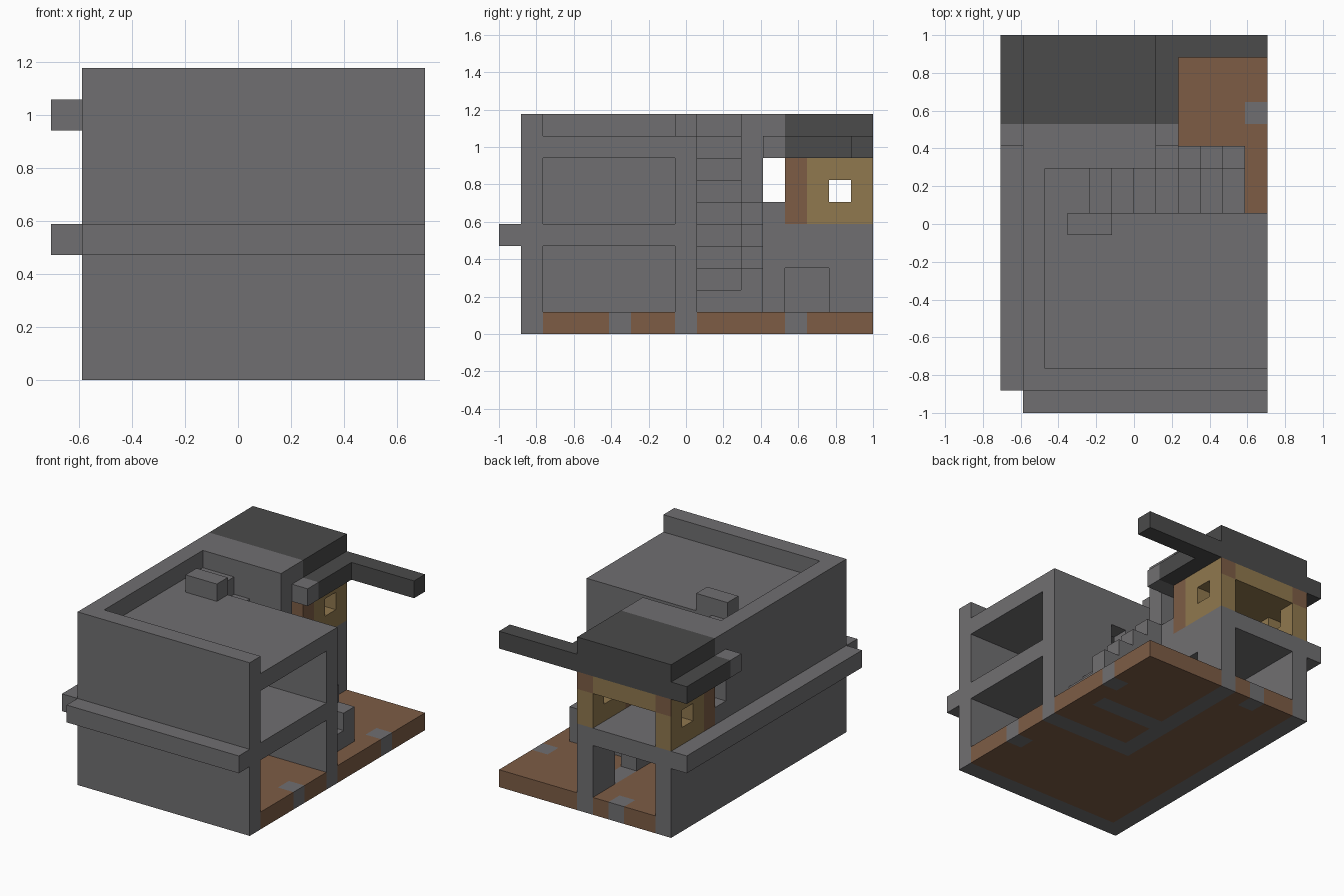
import bpy
import bmesh

cube = bpy.data.objects.get("Cube")
if cube:
    bpy.data.objects.remove(cube, do_unlink=True)

U = 2 / 17  # one building block


def material(name, rgb):
    m = bpy.data.materials.new(name)
    m.use_nodes = True
    m.diffuse_color = (*rgb, 1)
    m.node_tree.nodes["Principled BSDF"].inputs["Base Color"].default_value = (*rgb, 1)
    return m


stone = material("grey stone", (0.163, 0.159, 0.166))
slate = material("dark slate", (0.069, 0.069, 0.069))
earth = material("brown earth", (0.205, 0.108, 0.060))
plank = material("tan plank", (0.279, 0.188, 0.077))


def part(name, mat, *boxes):
    """Join boxes given in blocks as (x0, x1, y0, y1, z0, z1)."""
    bm = bmesh.new()
    for x0, x1, y0, y1, z0, z1 in boxes:
        made = bmesh.ops.create_cube(bm, size=1)["verts"]
        for v in made:
            v.co.x = ((x1 if v.co.x > 0 else x0) - 6) * U
            v.co.y = ((y1 if v.co.y > 0 else y0) - 8.5) * U
            v.co.z = (z1 if v.co.z > 0 else z0) * U
    mesh = bpy.data.meshes.new(name)
    bm.to_mesh(mesh)
    bm.free()
    mesh.materials.append(mat)
    obj = bpy.data.objects.new(name, mesh)
    bpy.context.collection.objects.link(obj)
    return obj


# Ground, with single stone blocks let into it
part("ground", earth,
     (2, 6, 2, 16, 0, 1), (2, 4, 16, 17, 0, 1), (5, 6, 16, 17, 0, 1),
     (6, 11, 2, 8, 0, 1), (11, 12, 2, 5, 0, 1), (11, 12, 6, 8, 0, 1),
     (7, 12, 9, 11, 0, 1), (7, 11, 12, 17, 0, 1),
     (11, 12, 11, 13, 0, 1), (11, 12, 14, 17, 0, 1))
part("ground_stones", stone, *[(x, x + 1, y, y + 1, 0, 1)
                               for x, y in ((11, 5), (11, 13), (4, 16))])

# Main block walls
part("front_wall", stone, (1, 12, 1, 2, 0, 10))
part("side_wall", stone, (1, 2, 2, 12, 0, 10), (1, 2, 12, 17, 0, 5))
part("cross_wall", stone, (6, 12, 8, 9, 0, 4), (2, 7, 8, 9, 5, 8),
     (8, 12, 8, 9, 5, 8), (7, 8, 8, 9, 7, 8))
part("stair_back_wall", stone, (2, 7, 11, 12, 5, 10))

# Rear wing lower wall with a doorway
part("wing_wall", stone, (6, 7, 9, 17, 0, 1), (6, 7, 9, 13, 1, 4),
     (6, 7, 15, 17, 1, 4), (6, 7, 13, 15, 3, 4))

# Floors, roof slab and ledges
part("upper_floor", stone, (2, 12, 2, 9, 4, 5), (2, 7, 9, 17, 4, 5))
part("roof_slab", stone, (2, 12, 2, 9, 8, 9), (2, 4, 9, 11, 8, 9))
part("roof_rail", stone, (3, 5, 8, 9, 9, 10))
part("front_ledge", stone, (1, 12, 0, 1, 4, 5))
part("side_ledge", stone, (0, 1, 1, 17, 4, 5))

# Stairs climbing to the roof, and their stepped rail
part("stairs", stone, *[(x, x + 1, 9, 11, 1 if x > 6 else 5, 12 - x)
                        for x in range(4, 11)])
part("stair_rail", stone, *[(x, x + 1, 11, 12, 0, 13 - x) for x in range(7, 11)])

# Timber room: both side walls share the same post, sill and window
for x, side in ((1, "right"), (6, "left")):
    part(side + "_sill", stone, (x, x + 1, 12, 13, 5, 6))
    part(side + "_post", earth, (x, x + 1, 13, 14, 5, 8))
    part(side + "_window_wall", plank, (x, x + 1, 14, 15, 5, 8),
         (x, x + 1, 15, 16, 5, 6), (x, x + 1, 15, 16, 7, 8),
         (x, x + 1, 16, 17, 5, 7), (x, x + 1, 16, 16.97, 7, 8))
    part(side + "_beam_end", earth, (x, x + 1, 16.97, 17, 7, 8))
part("timber_ceiling", plank, (2, 6, 13, 17, 7, 8))

# Wing roof and its outer beams
part("wing_roof_front", stone, (1, 7, 12, 13, 8, 10))
part("wing_roof", slate, (1, 7, 13, 17, 8, 10))
for x, side in ((0, "right"), (7, "left")):
    part(side + "_roof_beam_tip", stone, (x, x + 1, 12, 13, 8, 9))
    part(side + "_roof_beam", slate, (x, x + 1, 13, 17, 8, 9))
part("long_roof_beam", slate, (8, 12, 16, 17, 8, 9))
